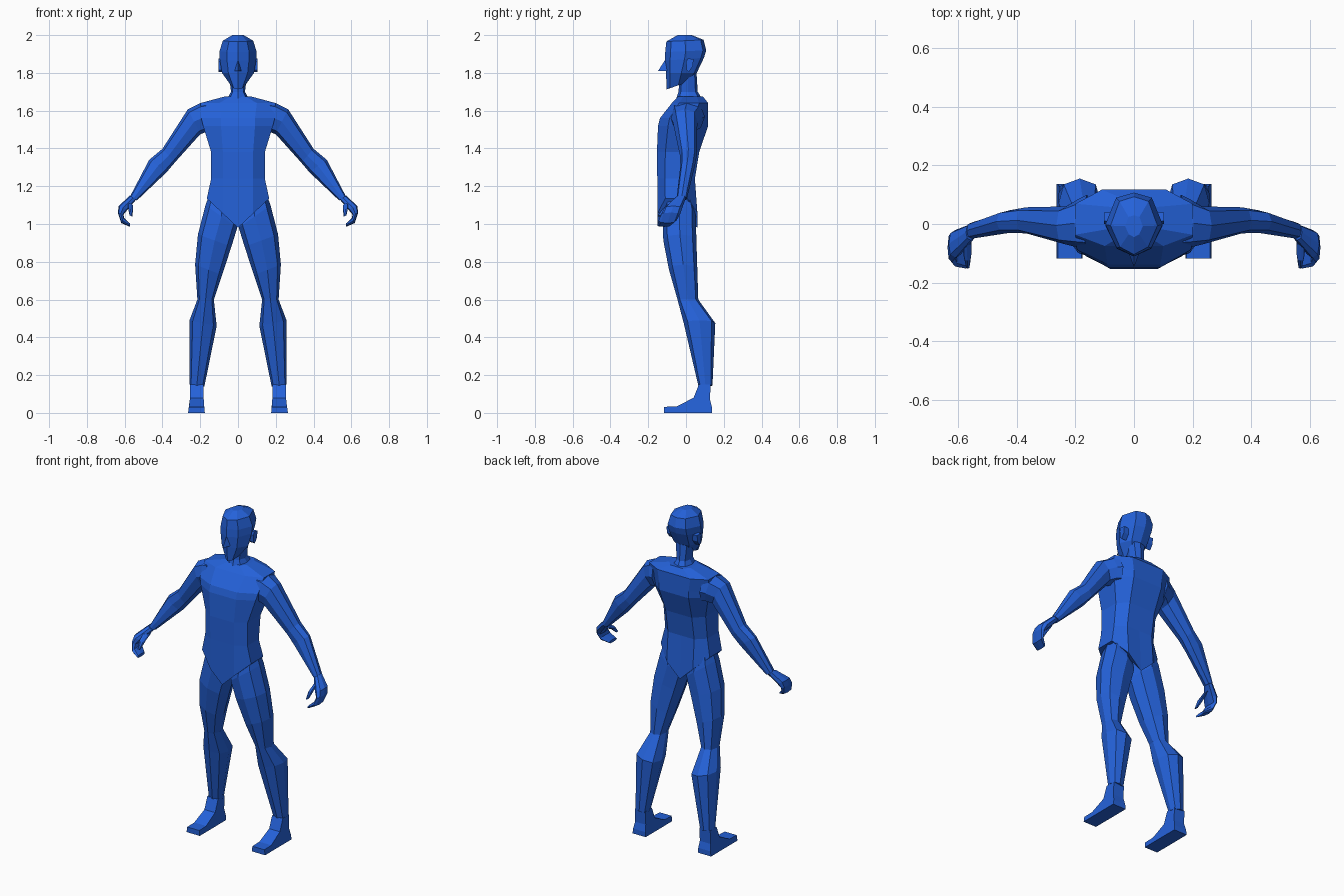
import bpy, bmesh
from mathutils import Vector

blue = bpy.data.materials.new("blue")
blue.diffuse_color = (0.018, 0.122, 0.70, 1)


def make(name, verts, faces, mirror=False):
    """Flat-shaded mesh object, optionally mirrored across x."""
    me = bpy.data.meshes.new(name)
    bm = bmesh.new()
    vs = [bm.verts.new(v) for v in verts]
    for f in faces:
        bm.faces.new([vs[i] for i in f])
    bmesh.ops.recalc_face_normals(bm, faces=bm.faces)
    bm.to_mesh(me)
    bm.free()
    me.materials.append(blue)
    ob = bpy.data.objects.new(name, me)
    bpy.context.collection.objects.link(ob)
    if mirror:
        ob.modifiers.new("mirror", 'MIRROR').use_mirror_merge = False
    return ob


def loft(name, rings, mirror=False):
    """Skin a list of equal-length rings and cap both ends."""
    n, m = len(rings[0]), len(rings)
    faces = [(r * n + i, r * n + (i + 1) % n, (r + 1) * n + (i + 1) % n, (r + 1) * n + i)
             for r in range(m - 1) for i in range(n)]
    faces += [tuple(range(n)), tuple(range((m - 1) * n, m * n))]
    return make(name, [v for r in rings for v in r], faces, mirror)


def octagon(a, b, c, d, k=0.76):
    """Eight-sided ring through a, b, c, d, where a-c and b-d face each other."""
    a, b, c, d = map(Vector, (a, b, c, d))
    mid = (a + b + c + d) / 4
    pts = []
    for p, q in ((a, b), (b, c), (c, d), (d, a)):
        pts += [p, mid + (p - mid + q - mid) * k]
    return pts


def symmetric(half):
    """Close a front-to-back half outline over the centre plane."""
    return half + [(-x, y, z) for x, y, z in half[-2:0:-1]]


def limb_ring(outer, inner, yf, yb):
    """Ring from an outer and inner (x, z) edge point and a y range."""
    (ox, oz), (ix, iz) = outer, inner
    mx, mz, my = (ox + ix) / 2, (oz + iz) / 2, (yf + yb) / 2
    return octagon((ox, my, oz), (mx, yf, mz), (ix, my, iz), (mx, yb, mz))


# torso: z, half width, flat front half width, front y, back y
def torso_ring(z, w, fw, yf, yb, drop=0):
    d = yb - yf
    half = [(0, yf), (fw, yf), (w, yf + 0.20 * d), (w, yb - 0.25 * d), (fw * 1.1, yb), (0, yb)]
    return symmetric([(x, y, z - drop * (1 - x / w)) for x, y in half])


loft("torso", [
    torso_ring(1.135, 0.165, 0.08, -0.152, 0.06, 0.155),
    torso_ring(1.24, 0.142, 0.08, -0.152, 0.047),
    torso_ring(1.38, 0.142, 0.08, -0.154, 0.07),
    torso_ring(1.52, 0.185, 0.09, -0.148, 0.117),
    torso_ring(1.56, 0.195, 0.09, -0.138, 0.117),
    torso_ring(1.64, 0.200, 0.10, -0.075, 0.117),
    torso_ring(1.675, 0.07, 0.04, -0.04, 0.09),
])

# neck
loft("neck", [octagon((w, (f + b) / 2, z), (0, f, z), (-w, (f + b) / 2, z), (0, b, z))
              for z, w, f, b in ((1.64, 0.07, -0.06, 0.10), (1.70, 0.037, -0.04, 0.062),
                                 (1.81, 0.05, -0.03, 0.055))])


# head: front z, back z, half width, front y, back y
def head_ring(zf, zb, w, yf, yb):
    d = yb - yf
    half = [(0, 0), (0.6, 0.13), (1, 0.5), (0.62, 0.92), (0, 1)]
    return symmetric([(u * w, yf + v * d, zf + v * (zb - zf)) for u, v in half])


loft("head", [
    head_ring(1.713, 1.755, 0.038, -0.102, 0.02),
    head_ring(1.80, 1.80, 0.085, -0.106, 0.057),
    head_ring(1.865, 1.88, 0.097, -0.111, 0.095),
    head_ring(1.91, 1.92, 0.098, -0.110, 0.107),
    head_ring(1.966, 1.975, 0.08, -0.104, 0.093),
    head_ring(2.0, 2.0, 0.03, -0.045, 0.03),
])

# nose wedge
make("nose", [(0, -0.11, 1.87), (0, -0.148, 1.81), (0.018, -0.10, 1.81), (-0.018, -0.10, 1.81)],
     [(0, 1, 2), (0, 3, 1), (1, 3, 2), (0, 2, 3)])

# ears
loft("ear", [[(x, y, z) for y, z in ((0.0, 1.86), (0.01, 1.877), (0.04, 1.872),
                                     (0.036, 1.835), (0.015, 1.805), (0.004, 1.815))]
             for x in (0.07, 0.103)], True)

# arms from shoulder to wrist
loft("arm", [
    limb_ring((0.17, 1.645), (0.15, 1.49), -0.085, 0.10),
    limb_ring((0.205, 1.638), (0.175, 1.485), -0.08, 0.085),
    limb_ring((0.265, 1.608), (0.20, 1.475), -0.07, 0.06),
    limb_ring((0.40, 1.398), (0.335, 1.325), -0.032, 0.057),
    limb_ring((0.47, 1.34), (0.377, 1.275), -0.03, 0.047),
    limb_ring((0.572, 1.145), (0.535, 1.125), -0.05, 0.005),
], True)

# hands with curled fingers
loft("hand", [
    limb_ring((0.573, 1.15), (0.540, 1.128), -0.055, 0.0),
    limb_ring((0.632, 1.095), (0.585, 1.075), -0.115, -0.02),
    limb_ring((0.636, 1.06), (0.606, 1.05), -0.13, -0.03),
    limb_ring((0.618, 1.005), (0.603, 1.032), -0.145, -0.05),
    limb_ring((0.572, 0.985), (0.572, 1.003), -0.152, -0.08),
], True)
loft("thumb", [
    limb_ring((0.585, 1.12), (0.555, 1.10), -0.075, -0.03),
    limb_ring((0.582, 1.085), (0.555, 1.075), -0.125, -0.085),
    limb_ring((0.574, 1.045), (0.560, 1.04), -0.152, -0.13),
], True)

# legs: z, inner x, outer x, front y, back y
loft("leg", [limb_ring((xo, z), (xi, zi), yf, yb) for z, zi, xi, xo, yf, yb in (
    (1.16, 1.10, 0.02, 0.150, -0.11, 0.035),
    (1.10, 0.98, 0.004, 0.172, -0.125, 0.052),
    (0.945, 0.88, 0.035, 0.212, -0.12, 0.055),
    (0.785, 0.73, 0.084, 0.227, -0.09, 0.06),
    (0.60, 0.60, 0.128, 0.215, -0.045, 0.065),
    (0.49, 0.46, 0.113, 0.257, -0.012, 0.155),
    (0.15, 0.14, 0.178, 0.258, 0.065, 0.14))], True)

# feet: side profile extruded across, wider at the sole
profile = [(-0.117, 0), (-0.117, 0.032), (-0.05, 0.034), (0.04, 0.08), (0.068, 0.15),
           (0.13, 0.15), (0.127, 0.07), (0.137, 0.03), (0.137, 0)]
loft("foot", [[(x + s * max(0, 0.07 - z) * 0.15, y, z) for y, z in profile]
              for x, s in ((0.182, -0.6), (0.254, 1))], True)
